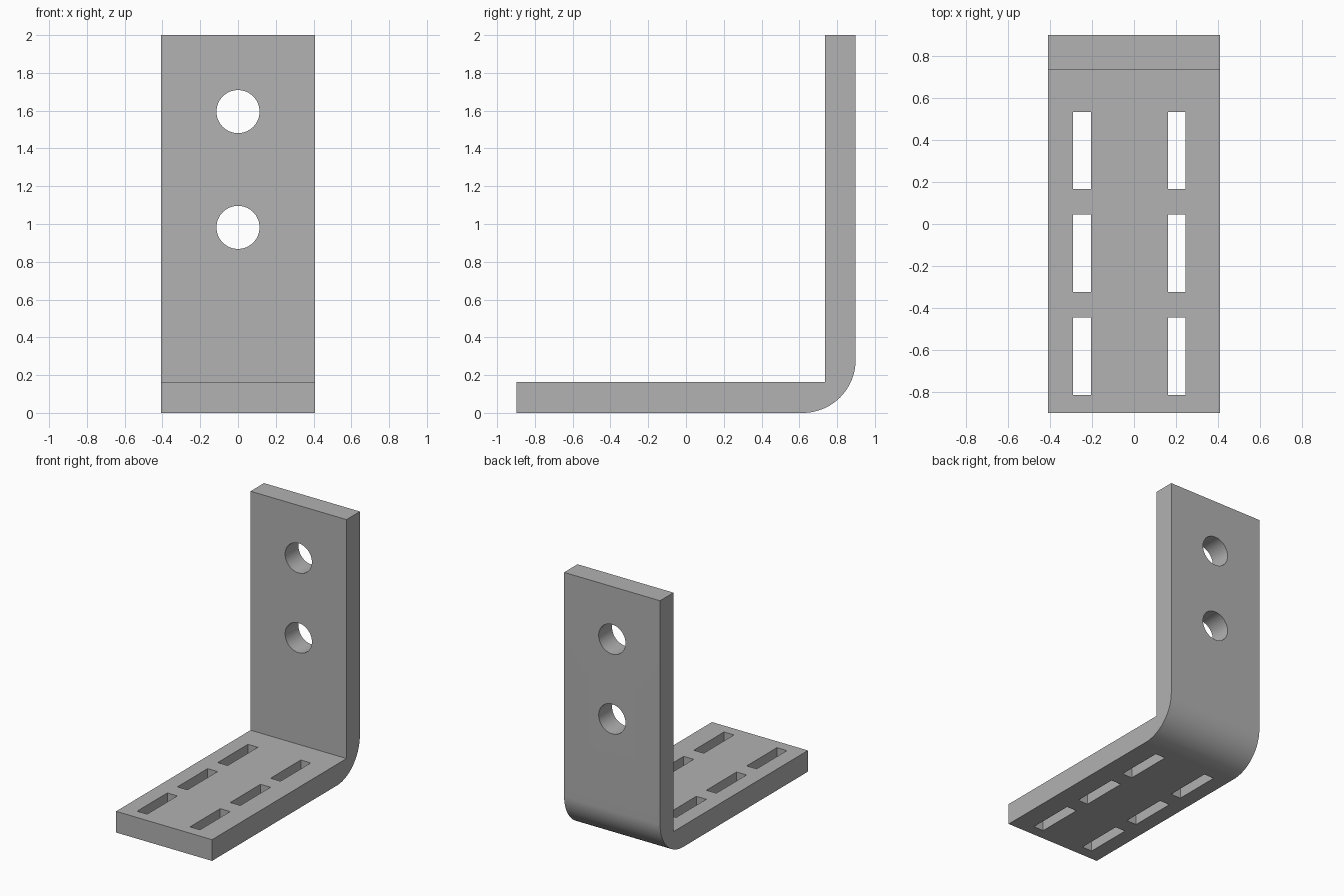
import bpy, bmesh
from math import sin, cos, pi, radians
from mathutils import Matrix

default_cube = bpy.data.objects.get("Cube")
if default_cube:
    bpy.data.objects.remove(default_cube, do_unlink=True)

HALF_W, HALF_D, HEIGHT = 0.408, 0.898, 2.0
THICK, BEND = 0.163, 0.28

grey = bpy.data.materials.new("plain grey")
grey.use_nodes = True
colour = (0.445, 0.445, 0.445, 1)
grey.diffuse_color = colour
grey.node_tree.nodes["Principled BSDF"].inputs["Base Color"].default_value = colour


def make_object(name, bm):
    bmesh.ops.recalc_face_normals(bm, faces=bm.faces)
    mesh = bpy.data.meshes.new(name)
    bm.to_mesh(mesh)
    bm.free()
    mesh.materials.append(grey)
    obj = bpy.data.objects.new(name, mesh)
    bpy.context.collection.objects.link(obj)
    return obj


# L-shaped plate: side profile with a rounded outer bend, extruded across x
STEPS = 24
profile = [(-HALF_D, THICK), (-HALF_D, 0)]
for i in range(STEPS + 1):
    a = -pi / 2 + i / STEPS * pi / 2
    profile.append((HALF_D - BEND + BEND * cos(a), BEND + BEND * sin(a)))
profile += [(HALF_D, HEIGHT), (HALF_D - THICK, HEIGHT), (HALF_D - THICK, THICK)]

bm = bmesh.new()
side = bm.faces.new([bm.verts.new((-HALF_W, y, z)) for y, z in profile])
extruded = bmesh.ops.extrude_face_region(bm, geom=[side])["geom"]
bmesh.ops.translate(bm, vec=(2 * HALF_W, 0, 0),
                    verts=[v for v in extruded if isinstance(v, bmesh.types.BMVert)])
bracket = make_object("angle_bracket", bm)

# Cutter for the six floor slots and the two round wall holes
bm = bmesh.new()
for x in (-0.247, 0.203):
    for y in (-0.629, -0.139, 0.35):
        bmesh.ops.create_cube(bm, size=1, matrix=Matrix.Translation((x, y, THICK / 2))
                              @ Matrix.Diagonal((0.085, 0.367, 0.4, 1)))
for z in (0.982, 1.595):
    bmesh.ops.create_cone(bm, cap_ends=True, segments=64, radius1=0.114, radius2=0.114,
                          depth=0.4, matrix=Matrix.Translation((0, HALF_D - THICK / 2, z))
                          @ Matrix.Rotation(pi / 2, 4, "X"))
cutter = make_object("hole_cutter", bm)
cutter.hide_render = True

# Cut the holes, apply, and remove the cutter
boolean = bracket.modifiers.new("holes", "BOOLEAN")
boolean.operation = "DIFFERENCE"
boolean.solver = "EXACT"
boolean.object = cutter
bpy.context.view_layer.objects.active = bracket
bracket.select_set(True)
bpy.ops.object.modifier_apply(modifier=boolean.name)
bpy.data.objects.remove(cutter, do_unlink=True)

# Smooth the bend and hole walls, keep plate edges sharp
bpy.ops.object.shade_smooth_by_angle(angle=radians(30))
